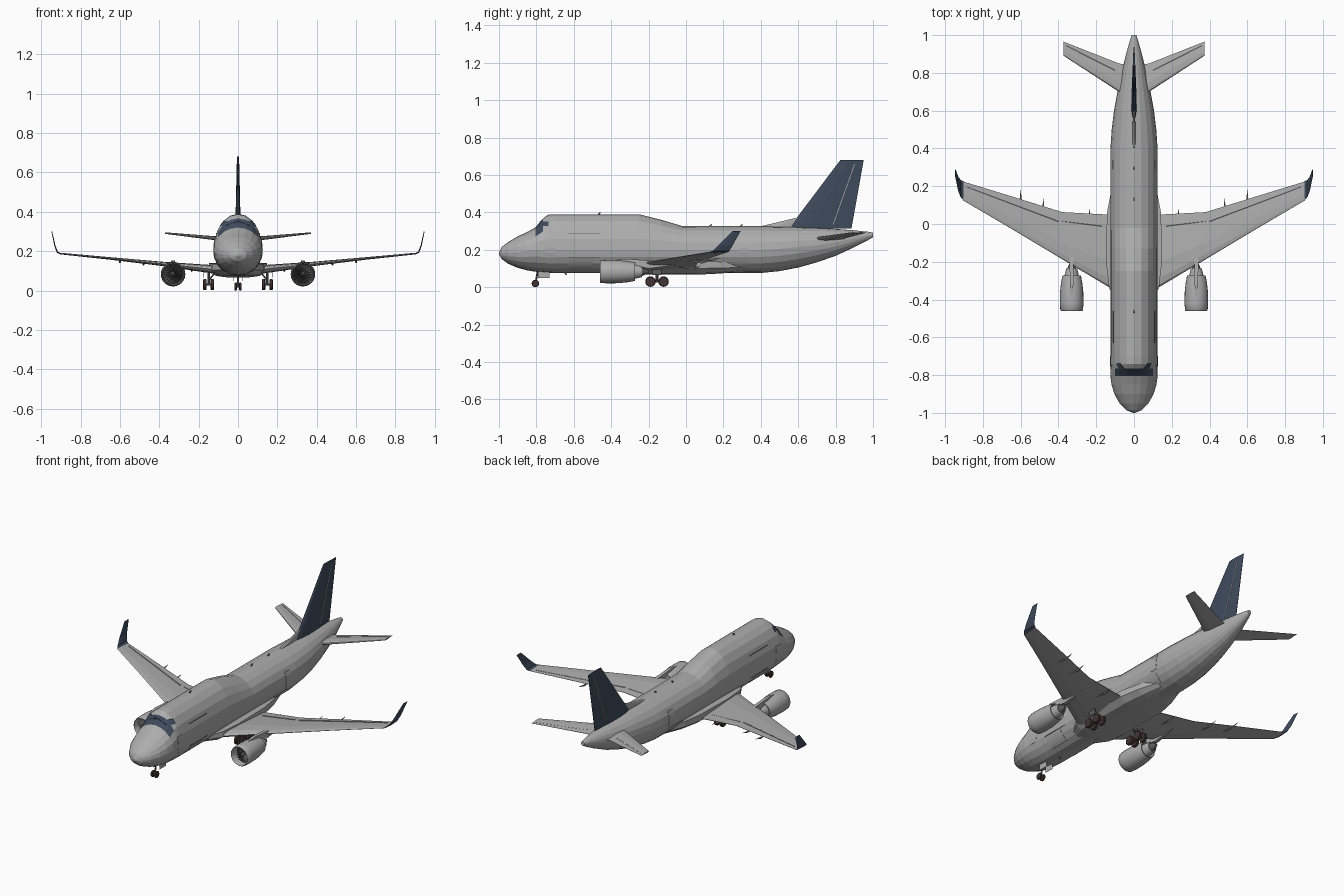
import bpy, bmesh, math
from mathutils import Vector, Matrix

if "Cube" in bpy.data.objects:
    bpy.data.objects.remove(bpy.data.objects["Cube"])


def mat(name, rgb):
    m = bpy.data.materials.new(name)
    m.diffuse_color = (*rgb, 1)
    m.use_nodes = True
    m.node_tree.nodes["Principled BSDF"].inputs["Base Color"].default_value = m.diffuse_color
    return m


GREY = mat("light grey paint", (0.42, 0.42, 0.42))
BLUE = mat("dark blue paint", (0.05, 0.07, 0.11))
METAL = mat("dark metal", (0.11, 0.11, 0.11))
TYRE = mat("brown black rubber", (0.06, 0.035, 0.035))


def finish(name, bm, mats, mirror=False, smooth=None):
    bmesh.ops.recalc_face_normals(bm, faces=bm.faces)
    me = bpy.data.meshes.new(name)
    bm.to_mesh(me)
    bm.free()
    for m in mats:
        me.materials.append(m)
    ob = bpy.data.objects.new(name, me)
    bpy.context.collection.objects.link(ob)
    if mirror:
        ob.modifiers.new("Mirror", 'MIRROR')
    if smooth:
        bpy.context.view_layer.objects.active = ob
        ob.select_set(True)
        bpy.ops.object.shade_smooth_by_angle(angle=math.radians(smooth))
        ob.select_set(False)
    return ob


def loft(bm, rings, caps=True):
    vs = [[bm.verts.new(p) for p in r] for r in rings]
    n = len(vs[0])
    for a, b in zip(vs, vs[1:]):
        for i in range(n):
            bm.faces.new((a[i], a[(i + 1) % n], b[(i + 1) % n], b[i]))
    if caps:
        bm.faces.new(vs[0])
        bm.faces.new(vs[-1])


def revolve(bm, profile, cx, cz, n=24, caps=False):
    """Spin (y, radius) points about an axis along y."""
    loft(bm, [[(cx + r * math.cos(math.tau * i / n), y, cz + r * math.sin(math.tau * i / n))
               for i in range(n)] for y, r in profile], caps)


def box(bm, x0, x1, y0, y1, z0, z1):
    loft(bm, [[(x0, y, z0), (x1, y, z0), (x1, y, z1), (x0, y, z1)] for y in (y0, y1)])


def tube(bm, a, b, r, r2=None, n=10):
    a, b = Vector(a), Vector(b)
    rot = (b - a).to_track_quat('Z', 'Y').to_matrix().to_4x4()
    bmesh.ops.create_cone(bm, cap_ends=True, segments=n, radius1=r, radius2=r if r2 is None else r2,
                          depth=(b - a).length, matrix=Matrix.Translation((a + b) / 2) @ rot)


# Fuselage stations: y, half width, bottom, top, widest height
ST = [(-1, .006, .174, .187, .18), (-.985, .042, .15, .215, .18), (-.95, .076, .125, .242, .183),
      (-.9, .104, .104, .272, .188), (-.85, .119, .09, .295, .195), (-.805, .125, .083, .32, .2),
      (-.765, .125, .079, .367, .2), (-.74, .125, .077, .387, .2), (-.7, .125, .075, .39, .2),
      (-.25, .125, .075, .39, .2), (-.13, .125, .075, .36, .2), (-.02, .125, .075, .327, .2),
      (.4, .125, .076, .326, .2), (.5, .118, .086, .324, .205), (.6, .106, .105, .322, .215),
      (.7, .088, .133, .318, .225), (.8, .066, .168, .312, .24), (.9, .042, .214, .304, .26),
      (.97, .022, .25, .297, .275), (1, .012, .268, .292, .28)]
N = 20


def section(s):
    y, w, zb, zt, zm = s
    out = []
    for i in range(N):
        a = math.tau * i / N
        c = math.cos(a)
        out.append((w * math.sin(a), y, zm + c * ((zt - zm) if c > 0 else (zm - zb))))
    return out


bm = bmesh.new()
loft(bm, [section(s) for s in ST])
for f in bm.faces:  # windscreen band
    c = f.calc_center_median()
    if -.8 < c.y < -.77 and c.z > .3:
        f.material_index = 1
finish("fuselage", bm, [GREY, BLUE])


def side_x(y, z):
    """Half width of the fuselage at a point on its side."""
    for a, b in zip(ST, ST[1:]):
        if a[0] <= y <= b[0]:
            t = (y - a[0]) / (b[0] - a[0])
            _, w, zb, zt, zm = [p + (q - p) * t for p, q in zip(a, b)]
            h = (zt - zm) if z > zm else (zm - zb)
            return w * math.sqrt(max(0, 1 - ((z - zm) / h) ** 2))


def panel(name, y0, y1, z0, z1, m, lift=.001):
    bm = bmesh.new()
    rings = []
    for j in range(5):
        y = y0 + (y1 - y0) * j / 4
        zs = [z0 + (z1 - z0) * k / 4 for k in range(5)]
        outer = [(side_x(y, z) + lift, y, z) for z in zs]
        rings.append(outer + [(x - .006, y, z) for x, y, z in reversed(outer)])
    loft(bm, rings)
    finish(name, bm, [m], mirror=True)


panel("cockpit_side_window", -.782, -.735, .328, .352, BLUE, .002)
panel("front_door", -.755, -.7, .16, .26, GREY)
panel("front_cargo_door", -.625, -.5, .095, .147, GREY)
panel("rear_cargo_door", .19, .325, .1, .147, GREY)
panel("rear_door", .29, .34, .165, .255, GREY)
panel("upper_seam", -.63, -.46, .288, .291, METAL)
panel("lower_seam", -.63, -.46, .157, .16, METAL)

# Belly fairing around the wing roots
bm = bmesh.new()
loft(bm, [[(w * x, y, .115 + h * z) for x, z in
           ((-1, .5), (-1, -.3), (-.75, -.85), (-.4, -1), (.4, -1), (.75, -.85), (1, -.3), (1, .5))]
          for y, w, h in ((-.42, .085, .03), (-.34, .132, .042), (-.2, .148, .048),
                          (.06, .143, .048), (.18, .12, .042), (.3, .08, .03))])
finish("belly_fairing", bm, [GREY])

# Wings and tail surfaces: leading edge point, chord, thickness along a normal
FOIL = [(0, 0), (.03, .25), (.12, .43), (.35, .5), (.65, .3), (1, .04),
        (1, -.04), (.65, -.3), (.35, -.5), (.12, -.43), (.03, -.25)]


def surface(name, secs, normal, m, mirror=True):
    bm = bmesh.new()
    nv = Vector(normal).normalized()
    loft(bm, [[Vector(p) + Vector((0, c * ch, 0)) + nv * h * t for c, h in FOIL] for p, ch, t in secs])
    finish(name, bm, [m], mirror)


surface("wing", [((.05, -.385, .1), .43, .045), ((.14, -.33, .109), .38, .042),
                 ((.38, -.187, .135), .25, .022), ((.65, -.025, .163), .172, .013),
                 ((.905, .125, .188), .1, .008)], (0, 0, 1), GREY)
surface("winglet", [((.903, .124, .188), .102, .008), ((.918, .143, .195), .09, .007),
                    ((.93, .175, .225), .075, .006), ((.946, .25, .3), .042, .004)], (-.7, 0, .5), BLUE)
surface("tailplane", [((.03, .67, .256), .17, .024), ((.08, .7, .262), .15, .022),
                      ((.372, .89, .292), .075, .008)], (0, 0, 1), GREY)
surface("tail_fin", [((0, .55, .315), .335, .028), ((0, .825, .68), .125, .011)], (1, 0, 0), BLUE, False)
surface("dorsal_fillet", [((0, .38, .31), .3, .02), ((0, .4, .326), .25, .018),
                          ((0, .585, .37), .06, .008)], (1, 0, 0), GREY, False)

# Rudder hinge seam
bm = bmesh.new()
loft(bm, [[(-h, y, z), (h, y, z), (h, y + .004, z), (-h, y + .004, z)]
          for y, z, h in ((.785, .335, .0085), (.9, .66, .0042))])
finish("rudder_seam", bm, [GREY])

# Control surface hinge seams on the wing and tailplane
bm = bmesh.new()
for a, b in (((.17, -.01, .118), (.38, .015, .14)), ((.4, .015, .142), (.88, .195, .1885)),
             ((.1, .815, .268), (.36, .945, .2925))):
    tube(bm, a, b, .0035, .0015, 6)
finish("hinge_seams", bm, [GREY], True)

# Flap track fairings
bm = bmesh.new()
for x, y, z in ((.235, .08, .105), (.48, .135, .137), (.6, .18, .149)):
    tube(bm, (x, y - .12, z + .002), (x, y - .05, z - .004), .002, .006, 6)
    tube(bm, (x, y - .05, z - .004), (x, y, z + .006), .006, .001, 6)
finish("flap_fairings", bm, [GREY], True)

# Engines
EX, EZ = .33, .083
bm = bmesh.new()
revolve(bm, [(-.405, .05), (-.445, .052), (-.46, .056), (-.455, .06), (-.42, .0625), (-.36, .0615),
             (-.31, .056), (-.272, .049), (-.272, .045), (-.32, .045)], EX, EZ)
finish("engine_nacelle", bm, [GREY], True, 35)
bm = bmesh.new()
revolve(bm, [(-.33, .04), (-.27, .037), (-.235, .029), (-.235, .024)], EX, EZ)
finish("engine_core", bm, [GREY], True, 35)
bm = bmesh.new()
revolve(bm, [(-.25, .026), (-.235, .023), (-.2, .008)], EX, EZ, 16, True)
revolve(bm, [(-.4, .051), (-.395, .051)], EX, EZ, 24, True)
revolve(bm, [(-.315, .046), (-.31, .046)], EX, EZ, 24, True)
finish("exhaust_cone", bm, [METAL], True)
bm = bmesh.new()
for i in range(20):  # fan blades
    p = []
    for r, da, y in ((.012, 0, -.425), (.05, -.05, -.425), (.05, .2, -.405), (.012, .2, -.405)):
        a = math.tau * i / 20 + da
        p.append(bm.verts.new((EX + r * math.cos(a), y, EZ + r * math.sin(a))))
    bm.faces.new(p)
revolve(bm, [(-.445, .001), (-.435, .009), (-.4, .016)], EX, EZ, 12, True)
finish("engine_fan", bm, [METAL], True)
bm = bmesh.new()
loft(bm, [[(EX - w, y, z0), (EX + w, y, z0), (EX + w, y, z1), (EX - w, y, z1)] for y, w, z0, z1 in
          ((-.39, .003, .135, .144), (-.32, .009, .125, .152), (-.2, .011, .1, .143), (-.06, .004, .118, .13))])
finish("engine_pylon", bm, [GREY], True)


def wheel(bm, x, y, z, r, w):
    rings = []
    for dx, k in ((-w, .6), (-w, .85), (-w * .6, 1), (w * .6, 1), (w, .85), (w, .6)):
        rings.append([(x + dx, y + k * r * math.cos(math.tau * i / 16),
                       z + k * r * math.sin(math.tau * i / 16)) for i in range(16)])
    loft(bm, rings)


# Landing gear
bm = bmesh.new()
for y in (-.19, -.12):
    for x in (.13, .168):
        wheel(bm, x, y, .03, .028, .009)
finish("main_wheels", bm, [TYRE], True)
bm = bmesh.new()
tube(bm, (.149, -.155, .03), (.149, -.155, .12), .007)
tube(bm, (.149, -.195, .03), (.149, -.115, .03), .006)
tube(bm, (.149, -.155, .05), (.11, -.155, .1), .004)
for y in (-.19, -.12):
    tube(bm, (.125, y, .03), (.173, y, .03), .005)
box(bm, .172, .175, -.18, -.13, .065, .11)
finish("main_gear_legs", bm, [METAL], True)
bm = bmesh.new()
wheel(bm, .012, -.805, .02, .02, .006)
finish("nose_wheels", bm, [TYRE], True)
bm = bmesh.new()
tube(bm, (0, -.805, .02), (0, -.79, .1), .005)
tube(bm, (-.014, -.805, .02), (.014, -.805, .02), .004)
finish("nose_gear_leg", bm, [METAL])
bm = bmesh.new()
box(bm, .02, .022, -.79, -.73, .048, .085)
finish("nose_gear_door", bm, [GREY], True)

# Small aerials
bm = bmesh.new()
for y, z, s in ((-.475, .389, 1), (.12, .325, 1), (.285, .325, 1), (-.655, .077, -1)):
    loft(bm, [[(-.003, y + d, z - s * .004), (.003, y + d, z - s * .004),
               (.002, y + d + .008, z + s * h), (-.002, y + d + .008, z + s * h)]
              for d, h in ((0, .008), (.012, .013))])
finish("aerials", bm, [METAL])
